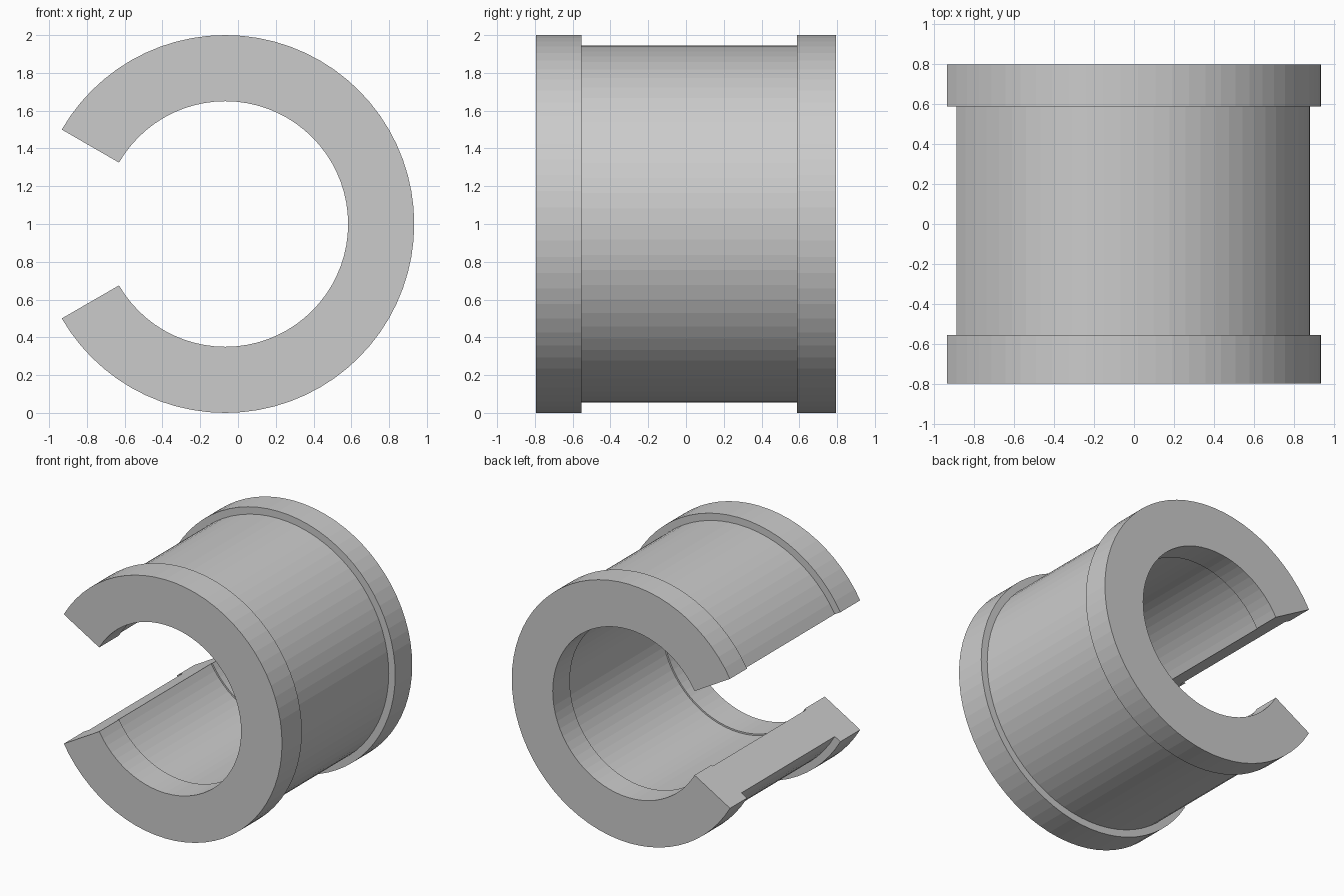
import bpy, bmesh
from math import radians
from mathutils import Matrix, Vector

cube = bpy.data.objects.get("Cube")
if cube:
    bpy.data.objects.remove(cube, do_unlink=True)

# Plain grey material
grey = bpy.data.materials.new("plain_grey")
grey.use_nodes = True
colour = (0.6, 0.6, 0.6, 1)
grey.diffuse_color = colour
grey.node_tree.nodes["Principled BSDF"].inputs["Base Color"].default_value = colour

# Sizes of the sleeve
center = Vector((-0.067, 0, 1))
rim_r, body_r, bore_r, groove_r = 1.0, 0.945, 0.65, 0.662
end, front_step, back_step = 0.795, -0.553, 0.587
opening, steps = 60, 60

# Wall cross-section as (radius, y): outer flanges, inner lips and shallow bore groove
profile = [
    (rim_r, -end), (rim_r, front_step), (body_r, front_step),
    (body_r, back_step), (rim_r, back_step), (rim_r, end),
    (bore_r, end), (bore_r, back_step), (groove_r, back_step),
    (groove_r, front_step), (bore_r, front_step), (bore_r, -end),
]

# Sweep the cross-section around y, leaving the opening on the -x side
bm = bmesh.new()
start = Matrix.Rotation(radians(180 + opening / 2), 3, 'Y')
verts = [bm.verts.new(center + start @ Vector((r, y, 0))) for r, y in profile]
section = bm.faces.new(verts)
swept = bmesh.ops.spin(
    bm, geom=[section], cent=center, axis=(0, 1, 0),
    angle=radians(360 - opening), steps=steps, use_duplicate=False)

# Keep both jaw ends capped
caps = [f for f in bm.faces if len(f.verts) == len(profile)]
if len(caps) < 2:
    edges = [e for e in bm.edges if e.is_boundary]
    bmesh.ops.holes_fill(bm, edges=edges, sides=0)
bmesh.ops.recalc_face_normals(bm, faces=bm.faces)

mesh = bpy.data.meshes.new("split_sleeve")
bm.to_mesh(mesh)
bm.free()
mesh.materials.append(grey)
sleeve = bpy.data.objects.new("split_sleeve", mesh)
bpy.context.collection.objects.link(sleeve)
